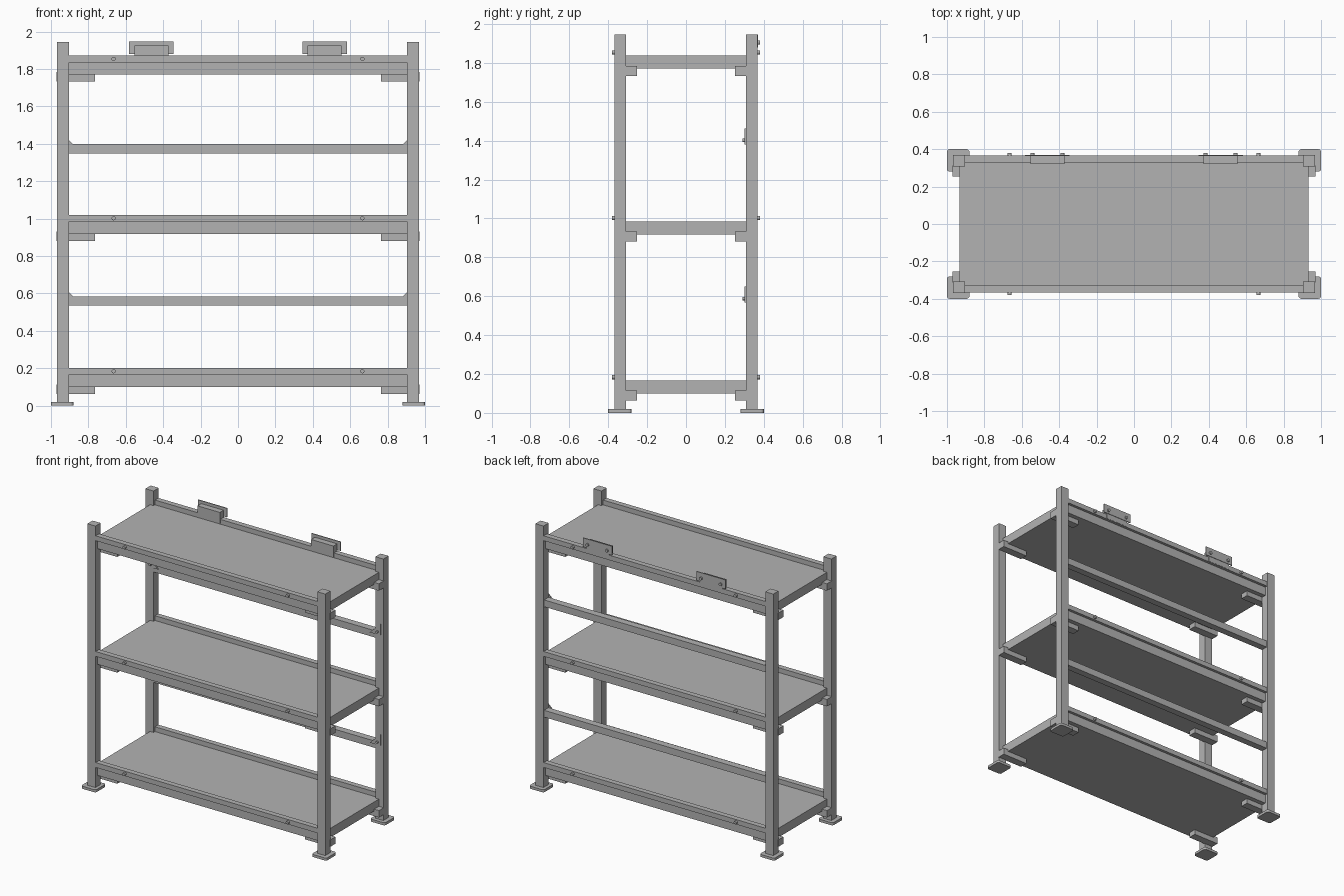
import bpy, bmesh, math
from mathutils import Matrix

if "Cube" in bpy.data.objects:
    bpy.data.objects.remove(bpy.data.objects["Cube"])

steel = bpy.data.materials.new("grey_steel")
steel.diffuse_color = (0.45, 0.45, 0.45, 1)
steel.use_nodes = True
steel.node_tree.nodes["Principled BSDF"].inputs["Base Color"].default_value = steel.diffuse_color


def finish(name, bm):
    bmesh.ops.recalc_face_normals(bm, faces=bm.faces)
    me = bpy.data.meshes.new(name)
    bm.to_mesh(me)
    bm.free()
    me.materials.append(steel)
    ob = bpy.data.objects.new(name, me)
    bpy.context.collection.objects.link(ob)
    return ob


def box(name, x, y, z, round_corners=0):
    """Box from (min, max) ranges, optionally with rounded upright edges."""
    x, y, z = sorted(x), sorted(y), sorted(z)
    bm = bmesh.new()
    size = Matrix.Diagonal((x[1] - x[0], y[1] - y[0], z[1] - z[0], 1))
    mid = Matrix.Translation([(r[0] + r[1]) / 2 for r in (x, y, z)])
    bmesh.ops.create_cube(bm, size=1, matrix=mid @ size)
    if round_corners:
        upright = [e for e in bm.edges
                   if abs(e.verts[0].co.z - e.verts[1].co.z) > 1e-4]
        bmesh.ops.bevel(bm, geom=upright, offset=round_corners,
                        segments=4, profile=0.5, affect='EDGES')
    return finish(name, bm)


def bolt(name, x, y0, y1, z, r=0.011):
    """Round bolt head along y."""
    bm = bmesh.new()
    m = Matrix.Translation((x, (y0 + y1) / 2, z)) @ Matrix.Rotation(math.pi / 2, 4, 'X')
    bmesh.ops.create_cone(bm, cap_ends=True, segments=16, radius1=r, radius2=r,
                          depth=abs(y1 - y0), matrix=m)
    return finish(name, bm)


def gusset(name, s, z):
    """Thin triangular plate joining a back bar to its post."""
    bm = bmesh.new()
    pts = [(0.862, z), (0.95, z), (0.95, z + 0.083)]
    f = bm.faces.new([bm.verts.new((s * px, 0.301, pz)) for px, pz in pts])
    ext = bmesh.ops.extrude_face_region(bm, geom=[f])
    bmesh.ops.translate(bm, vec=(0, 0.008, 0),
                        verts=[v for v in ext["geom"] if isinstance(v, bmesh.types.BMVert)])
    return finish(name, bm)


SIDES = (-1, 1)
SHELF_TOPS = (0.167, 0.985, 1.837)

# Corner posts on foot plates
for sx in SIDES:
    for sy in SIDES:
        box("post", (sx * 0.904, sx * 0.969), (sy * 0.308, sy * 0.368), (0.015, 1.945))
        box("foot_plate", (sx * 0.88, sx * 1.0), (sy * 0.28, sy * 0.40), (0, 0.019), 0.015)

# Shelves with raised edge rails, support brackets and bolts
for top in SHELF_TOPS:
    box("shelf_panel", (-0.932, 0.932), (-0.345, 0.345), (top - 0.067, top))
    for sy in SIDES:
        box("edge_rail", (-0.91, 0.91), (sy * 0.325, sy * 0.365), (top - 0.001, top + 0.035))
        for sx in SIDES:
            box("shelf_bracket", (sx * 0.765, sx * 0.971), (sy * 0.253, sy * 0.312),
                (top - 0.104, top - 0.053))
            bolt("rail_bolt", sx * 0.665, sy * 0.36, sy * 0.38, top + 0.017)

# Back bars with corner gussets
for top in (0.585, 1.398):
    box("back_bar", (-0.91, 0.91), (0.309, 0.36), (top - 0.05, top))
    for sx in SIDES:
        gusset("bar_gusset", sx, top - 0.018)
        bolt("gusset_bolt", sx * 0.925, 0.291, 0.302, top + 0.003, 0.009)

# Wall mounting blocks with bolted plates
for sx in SIDES:
    c = sx * 0.463
    box("mount_block", (c - 0.091, c + 0.091), (0.32, 0.3665), (1.84, 1.925))
    box("mount_plate", (c - 0.119, c + 0.119), (0.363, 0.37), (1.88, 1.946))
    for s in SIDES:
        bolt("mount_bolt", c + s * 0.08, 0.365, 0.38, 1.905)
